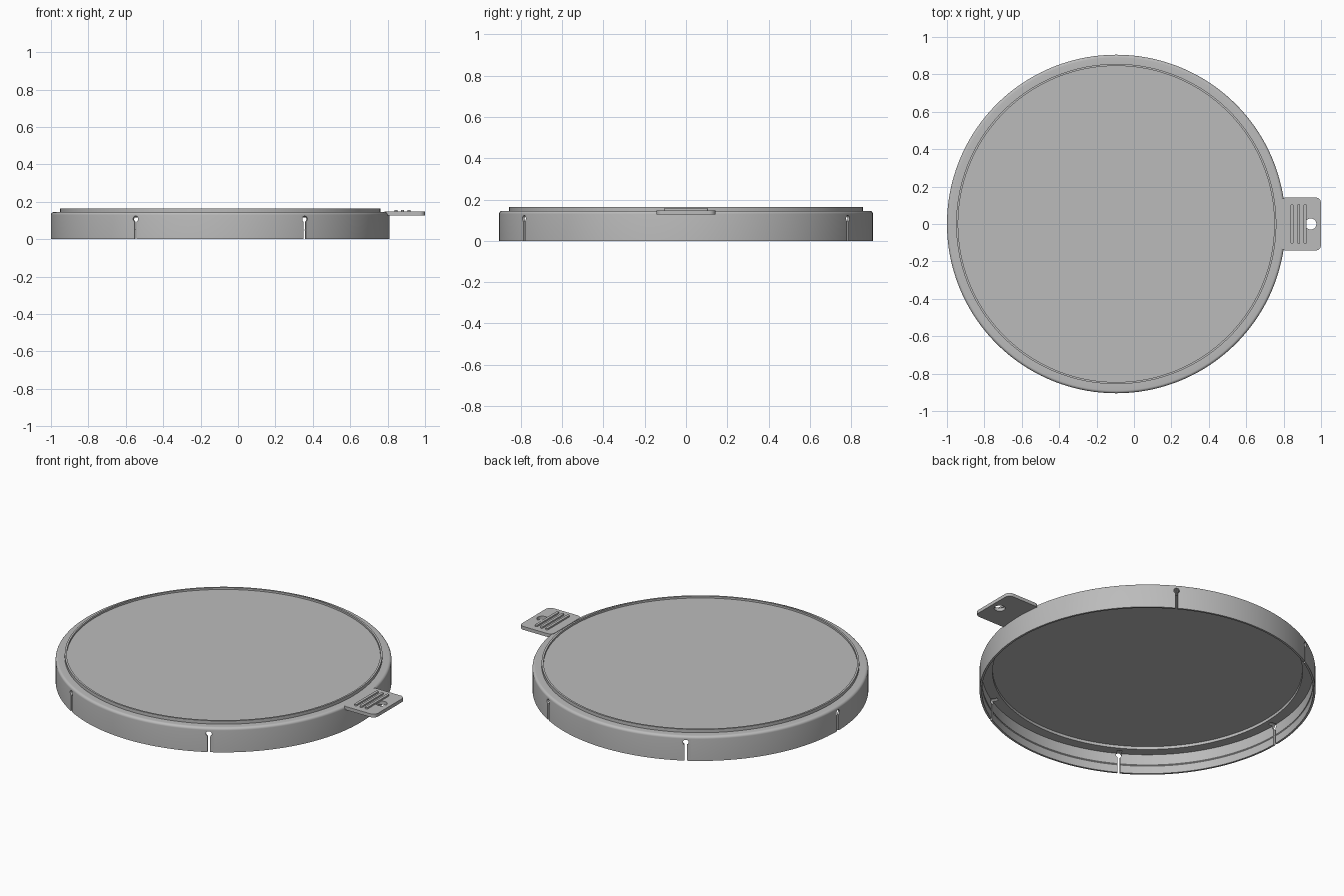
import bpy, bmesh, math
from mathutils import Matrix, Vector

if "Cube" in bpy.data.objects:
    bpy.data.objects.remove(bpy.data.objects["Cube"])

CX, R, SEG = -0.095, 0.905, 192

grey = bpy.data.materials.new("light grey plastic")
grey.diffuse_color = (0.50, 0.50, 0.50, 1)
grey.use_nodes = True
grey.node_tree.nodes["Principled BSDF"].inputs["Base Color"].default_value = grey.diffuse_color


def make_object(name, bm):
    bmesh.ops.recalc_face_normals(bm, faces=bm.faces)
    me = bpy.data.meshes.new(name)
    bm.to_mesh(me)
    bm.free()
    ob = bpy.data.objects.new(name, me)
    bpy.context.collection.objects.link(ob)
    me.materials.append(grey)
    return ob


def smooth(ob):
    bpy.ops.object.select_all(action='DESELECT')
    ob.select_set(True)
    bpy.context.view_layer.objects.active = ob
    bpy.ops.object.shade_smooth_by_angle(angle=math.radians(25))


def lathe(name, profile):
    bm = bmesh.new()
    vs = [bm.verts.new((r, 0, z)) for r, z in profile]
    edges = [bm.edges.new(p) for p in zip(vs, vs[1:])]
    bmesh.ops.spin(bm, geom=vs + edges, cent=(0, 0, 0), axis=(0, 0, 1),
                   angle=2 * math.pi, steps=SEG)
    bmesh.ops.remove_doubles(bm, verts=bm.verts, dist=1e-5)
    bmesh.ops.translate(bm, verts=bm.verts, vec=(CX, 0, 0))
    return make_object(name, bm)


# Lid body: sunken panel, raised ring, rounded shoulder, thin skirt with snap bead
fillet = [(0.89 + 0.015 * math.sin(a), 0.13 + 0.015 * math.cos(a))
          for a in (math.radians(i * 15) for i in range(7))]
lid = lathe("lid_body", [(0, 0.153), (0.845, 0.153), (0.845, 0.164), (0.856, 0.164),
                         (0.856, 0.145)] + fillet +
            [(R, 0), (0.893, 0), (0.893, 0.046), (0.890, 0.05), (0.893, 0.054),
             (0.893, 0.117), (0.835, 0.117), (0.835, 0.134), (0, 0.134)])

# Keyhole slots through the skirt (none beneath the tab)
bm = bmesh.new()
half, rad, zc = 0.007, 0.016, 0.108
a0 = math.asin(half / rad)
outline = [(-half, -0.02), (half, -0.02)]
for i in range(25):
    a = -math.pi / 2 + a0 + (2 * math.pi - 2 * a0) * i / 24
    outline.append((rad * math.cos(a), zc + rad * math.sin(a)))
for k in range(1, 6):
    face = bm.faces.new([bm.verts.new((0.86, y, z)) for y, z in outline])
    ext = bmesh.ops.extrude_face_region(bm, geom=[face])
    top = [g for g in ext["geom"] if isinstance(g, bmesh.types.BMVert)]
    bmesh.ops.translate(bm, verts=top, vec=(0.08, 0, 0))
    verts = list(face.verts) + top
    bmesh.ops.transform(bm, verts=verts, matrix=Matrix.Translation((CX, 0, 0)) @
                        Matrix.Rotation(math.radians(60 * k), 4, 'Z'))
cutter = make_object("slot_cutter", bm)
cutter.hide_render = True
mod = lid.modifiers.new("slots", 'BOOLEAN')
mod.operation, mod.solver, mod.object = 'DIFFERENCE', 'EXACT', cutter
bpy.context.view_layer.objects.active = lid
bpy.ops.object.modifier_apply(modifier=mod.name)
bpy.data.objects.remove(cutter)
smooth(lid)


# Pull tab: rounded plate with a round hole
def rounded_rect(x0, x1, y, r):
    pts = []
    for cx, cy, start in ((x1 - r, y - r, 0), (x0 + r, y - r, 90),
                          (x0 + r, r - y, 180), (x1 - r, r - y, 270)):
        for i in range(9):
            a = math.radians(start + i * 11.25)
            pts.append((cx + r * math.cos(a), cy + r * math.sin(a)))
    return pts


hole = [(0.945 + 0.03 * math.cos(math.tau * i / 32), 0.03 * math.sin(math.tau * i / 32))
        for i in range(32)]
cu = bpy.data.curves.new("pull_tab", 'CURVE')
cu.dimensions, cu.fill_mode, cu.extrude = '2D', 'BOTH', 0.01
for pts in (rounded_rect(0.784, 1.0, 0.142, 0.03), hole):
    sp = cu.splines.new('POLY')
    sp.points.add(len(pts) - 1)
    for p, (x, y) in zip(sp.points, pts):
        p.co = (x, y, 0, 1)
    sp.use_cyclic_u = True
cu.materials.append(grey)
tab = bpy.data.objects.new("pull_tab", cu)
bpy.context.collection.objects.link(tab)
tab.location.z = 0.137
bpy.ops.object.select_all(action='DESELECT')
tab.select_set(True)
bpy.context.view_layer.objects.active = tab
bpy.ops.object.convert(target='MESH')
smooth(bpy.context.object)

# Grip ribs on the tab
for n, x in enumerate((0.845, 0.88, 0.915)):
    bm = bmesh.new()
    face = bm.faces.new([bm.verts.new((px, py, 0.145)) for px, py in
                         rounded_rect(x - 0.008, x + 0.008, 0.106, 0.0079)])
    ext = bmesh.ops.extrude_face_region(bm, geom=[face])
    top = [g for g in ext["geom"] if isinstance(g, bmesh.types.BMVert)]
    bmesh.ops.translate(bm, verts=top, vec=(0, 0, 0.011))
    smooth(make_object(f"grip_rib_{n + 1}", bm))
